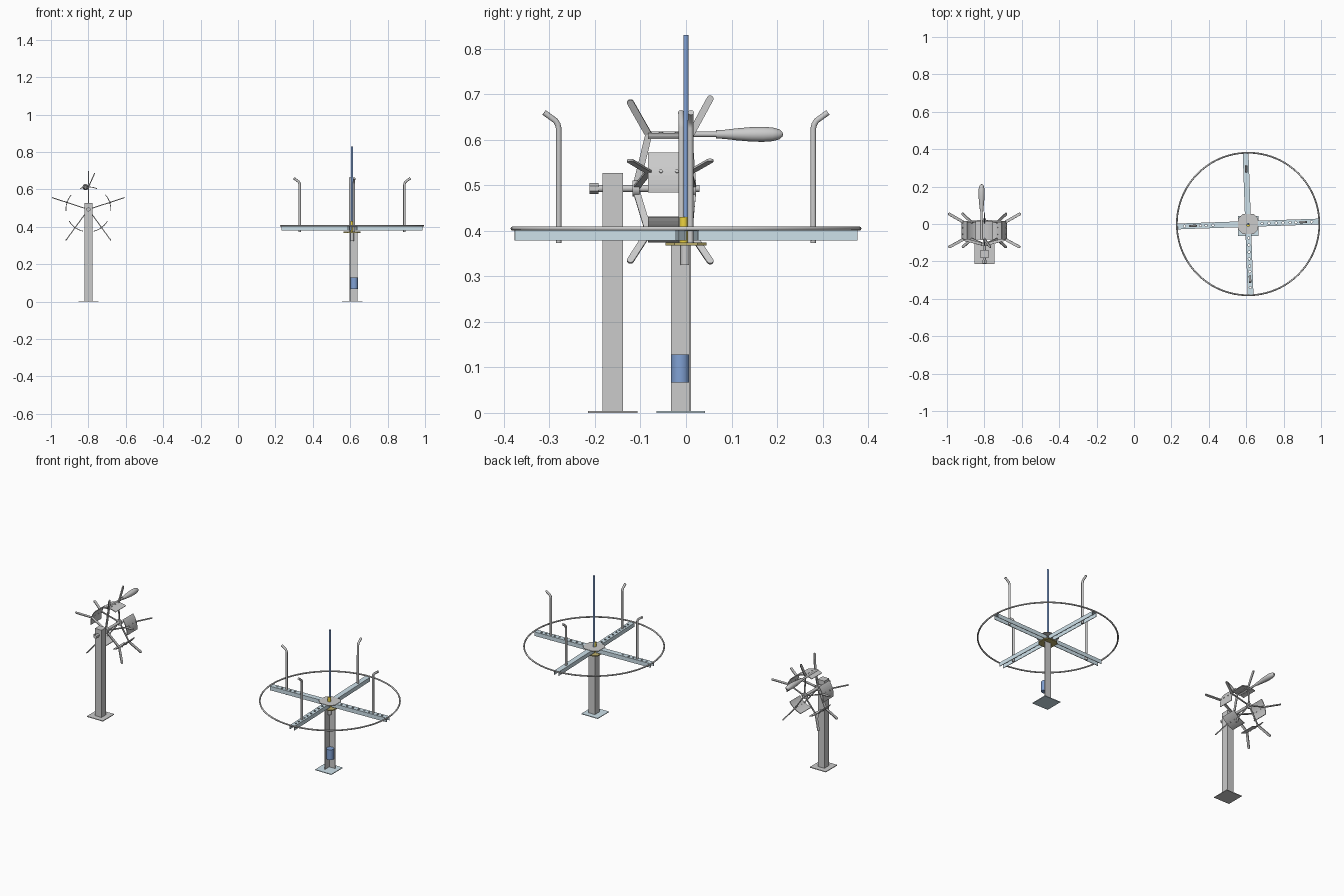
import bpy, bmesh, math
from mathutils import Vector, Matrix

if "Cube" in bpy.data.objects:
    bpy.data.objects.remove(bpy.data.objects["Cube"])


def mat(name, c):
    m = bpy.data.materials.new(name)
    m.diffuse_color = (*c, 1)
    m.use_nodes = True
    m.node_tree.nodes["Principled BSDF"].inputs["Base Color"].default_value = m.diffuse_color
    return m


PALE = mat("pale_blue", (0.62, 0.76, 0.83))
BLUE = mat("blue", (0.22, 0.36, 0.66))
YELLOW = mat("yellow", (0.85, 0.65, 0.05))
OLIVE = mat("dull_yellow", (0.5, 0.42, 0.15))


def finish(name, bm, m=None, smooth=False):
    bmesh.ops.recalc_face_normals(bm, faces=bm.faces)
    me = bpy.data.meshes.new(name)
    bm.to_mesh(me)
    bm.free()
    ob = bpy.data.objects.new(name, me)
    bpy.context.collection.objects.link(ob)
    if m:
        me.materials.append(m)
    if smooth:
        bpy.context.view_layer.objects.active = ob
        bpy.ops.object.select_all(action='DESELECT')
        ob.select_set(True)
        bpy.ops.object.shade_smooth_by_angle(angle=math.radians(35))
    return ob


def prism(name, pts, depth, mw, m=None):
    """Extrude a 2D outline along local z, then place it with a matrix."""
    bm = bmesh.new()
    f = bm.faces.new([bm.verts.new((x, y, 0)) for x, y in pts])
    ext = bmesh.ops.extrude_face_region(bm, geom=[f])
    vs = [v for v in ext['geom'] if isinstance(v, bmesh.types.BMVert)]
    bmesh.ops.translate(bm, vec=(0, 0, depth), verts=vs)
    bm.transform(mw)
    return finish(name, bm, m)


def box(name, lo, hi, m=None):
    pts = [(lo[0], lo[1]), (hi[0], lo[1]), (hi[0], hi[1]), (lo[0], hi[1])]
    return prism(name, pts, hi[2] - lo[2], Matrix.Translation((0, 0, lo[2])), m)


def add_cyl(bm, a, b, r, seg=16):
    a, b = Vector(a), Vector(b)
    rot = (b - a).to_track_quat('Z', 'Y').to_matrix().to_4x4()
    bmesh.ops.create_cone(bm, cap_ends=True, segments=seg, radius1=r, radius2=r,
                          depth=(b - a).length, matrix=Matrix.Translation((a + b) / 2) @ rot)


def cyl(name, a, b, r, m=None, seg=20):
    bm = bmesh.new()
    add_cyl(bm, a, b, r, seg)
    return finish(name, bm, m, seg > 8)


def tube(name, pts, r, cyclic=False, m=None):
    cu = bpy.data.curves.new(name, 'CURVE')
    cu.dimensions = '3D'
    cu.bevel_depth, cu.bevel_resolution, cu.use_fill_caps = r, 3, True
    sp = cu.splines.new('POLY')
    sp.points.add(len(pts) - 1)
    for p, q in zip(sp.points, pts):
        p.co = (*q, 1)
    sp.use_cyclic_u = cyclic
    ob = bpy.data.objects.new(name, cu)
    bpy.context.collection.objects.link(ob)
    if m:
        cu.materials.append(m)
    return ob


# ---------- turntable on the right ----------
CX = 0.61
box("turntable_base_plate", (CX - 0.053, -0.065, 0), (CX + 0.055, 0.042, 0.004), PALE)
# angle-section post, open to the front right
x0, x1, y0, y1, t = 0.597, 0.64, -0.033, 0.011, 0.004
prism("turntable_post", [(x0, y0), (x0 + t, y0), (x0 + t, y1 - t), (x1, y1 - t), (x1, y1), (x0, y1)],
      0.364, Matrix.Translation((0, 0, 0.004)))
cyl("blue_canister", (0.621, -0.0125, 0.067), (0.621, -0.0125, 0.128), 0.0205, BLUE, 28)
cyl("lower_bearing", (CX, -0.002, 0.325), (CX, -0.002, 0.37), 0.01)
s, c = 0.053, 0.03
octo = [(-s, -c), (-c, -s), (c, -s), (s, -c), (s, c), (c, s), (-c, s), (-s, c)]
k = 0.85
prism("hub_plate_lower", [(x * k, y * k) for x, y in octo], 0.006,
      Matrix.Translation((CX, 0, 0.368)), OLIVE)
prism("hub_plate_upper", octo, 0.003, Matrix.Translation((CX, 0, 0.402)))
cyl("hub_collar", (CX, -0.005, 0.374), (CX, -0.005, 0.43), 0.0095, YELLOW)
cyl("centre_rod", (CX, 0, 0.37), (CX, 0, 0.83), 0.006, BLUE)
ring = [(CX + 0.381 * math.cos(i * math.tau / 96), 0.381 * math.sin(i * math.tau / 96), 0.405)
        for i in range(96)]
tube("outer_ring", ring, 0.0045, True)

# perforated channel arms with bent uprights
W, H, T = 0.0155, 0.024, 0.003
chan = [(-W, 0), (-W + T, 0), (-W + T, H - T), (W - T, H - T), (W - T, 0), (W, 0), (W, H), (-W, H)]
to_x = Matrix(((0, 0, 1, 0), (1, 0, 0, 0), (0, 1, 0, 0), (0, 0, 0, 1)))
for i in range(4):
    R = Matrix.Translation((CX, 0, 0)) @ Matrix.Rotation(math.radians(2 + 90 * i), 4, 'Z')
    arm = prism("channel_arm", chan, 0.355, R @ Matrix.Translation((0.022, 0, 0.379)) @ to_x, PALE)
    bm = bmesh.new()
    for d in (0.075, 0.112, 0.15, 0.187, 0.225, 0.255, 0.31, 0.34):
        add_cyl(bm, (d, 0, 0.39), (d, 0, 0.42), 0.006, 12)
    bm.transform(R)
    cut = finish("hole_cutter", bm)
    cut.hide_render = True
    cut.hide_viewport = True
    mod = arm.modifiers.new("holes", 'BOOLEAN')
    mod.operation, mod.object, mod.solver = 'DIFFERENCE', cut, 'EXACT'
    path = [(0.28, 0.373), (0.28, 0.626), (0.282, 0.634), (0.287, 0.642), (0.312, 0.66)]
    tube("bent_upright", [R @ Vector((r, 0, z)) for r, z in path], 0.0065)

# ---------- crank reel on the left ----------
RX, RZ = -0.8, 0.493
box("reel_base_plate", (RX - 0.053, -0.215, 0), (RX + 0.053, -0.107, 0.004))
box("reel_post", (RX - 0.022, -0.183, 0.004), (RX + 0.022, -0.138, 0.527))
cyl("reel_shaft", (RX, -0.205, RZ), (RX, 0.03, RZ), 0.008)
cyl("shaft_nut", (RX, -0.212, RZ), (RX, -0.192, RZ), 0.012, None, 6)
cyl("rear_hub", (RX, -0.118, RZ), (RX, -0.102, RZ), 0.018)
cyl("front_hub", (RX, 0.012, RZ), (RX, 0.022, RZ), 0.018)


def strap(name, pts, R, wid=0.015, thick=0.005):
    """Flat bar in the local y-z plane, round at each joint."""
    bm = bmesh.new()
    for p, q in zip(pts, pts[1:]):
        p, q = Vector((0, *p)), Vector((0, *q))
        d = (q - p).normalized()
        n = Vector((1, 0, 0)).cross(d)
        m = Matrix((Vector((thick, 0, 0)), n * wid, d * (q - p).length)).transposed().to_4x4()
        bmesh.ops.create_cube(bm, size=1, matrix=Matrix.Translation((p + q) / 2) @ m)
    for y, z in pts:
        add_cyl(bm, (-thick / 2, y, z), (thick / 2, y, z), wid / 2, 14)
    bm.transform(R)
    return finish(name, bm)


for i in range(5):
    R = Matrix.Translation((RX, 0, RZ)) @ Matrix.Rotation(i * math.tau / 5, 4, 'Y')
    strap("rear_spoke", [(-0.108, 0.012), (-0.082, 0.118)], R)
    strap("front_spoke", [(0.018, 0.012), (0.01, 0.118)], R, 0.008)
    # the top rear finger leans sideways
    lean = R @ Matrix.Translation((0, 0, 0.118)) @ Matrix.Rotation(0.42 if i == 0 else 0, 4, 'Y')
    strap("rear_finger", [(-0.082, 0), (-0.122, 0.077)], lean)
    strap("front_finger", [(0.01, 0.118), (0.053, 0.197)], R)
    # curved rim pad
    n, a = 10, 0.39
    arc = [(r * math.sin(u), r * math.cos(u))
           for r, us in ((0.122, range(n + 1)), (0.118, range(n, -1, -1)))
           for u in [(-1 + 2 * j / n) * a for j in us]]
    to_y = Matrix(((1, 0, 0, 0), (0, 0, 1, 0), (0, 1, 0, 0), (0, 0, 0, 1)))
    prism("rim_pad", arc, 0.098, R @ Matrix.Translation((0, -0.083, 0)) @ to_y)
    bm = bmesh.new()
    for y in (-0.055, -0.02):
        add_cyl(bm, (0, y, 0.116), (0, y, 0.125), 0.004, 10)
    bm.transform(R)
    finish("pad_screws", bm)

# crank handle: rod plus turned grip
HX, HZ = -0.815, 0.612
cyl("handle_rod", (HX, -0.085, HZ), (HX, 0.08, HZ), 0.006)
prof = [(0, 0.066), (0.009, 0.066), (0.010, 0.085), (0.013, 0.11), (0.016, 0.145),
        (0.0165, 0.17), (0.015, 0.19), (0.011, 0.205), (0.005, 0.212), (0, 0.213)]
bm = bmesh.new()
vs = [bm.verts.new((HX + r, y, HZ)) for r, y in prof]
es = [bm.edges.new(e) for e in zip(vs, vs[1:])]
bmesh.ops.spin(bm, geom=vs + es, cent=(HX, 0, HZ), axis=(0, 1, 0), angle=math.tau, steps=20)
bmesh.ops.remove_doubles(bm, verts=bm.verts, dist=1e-5)
finish("handle_grip", bm, None, True)
